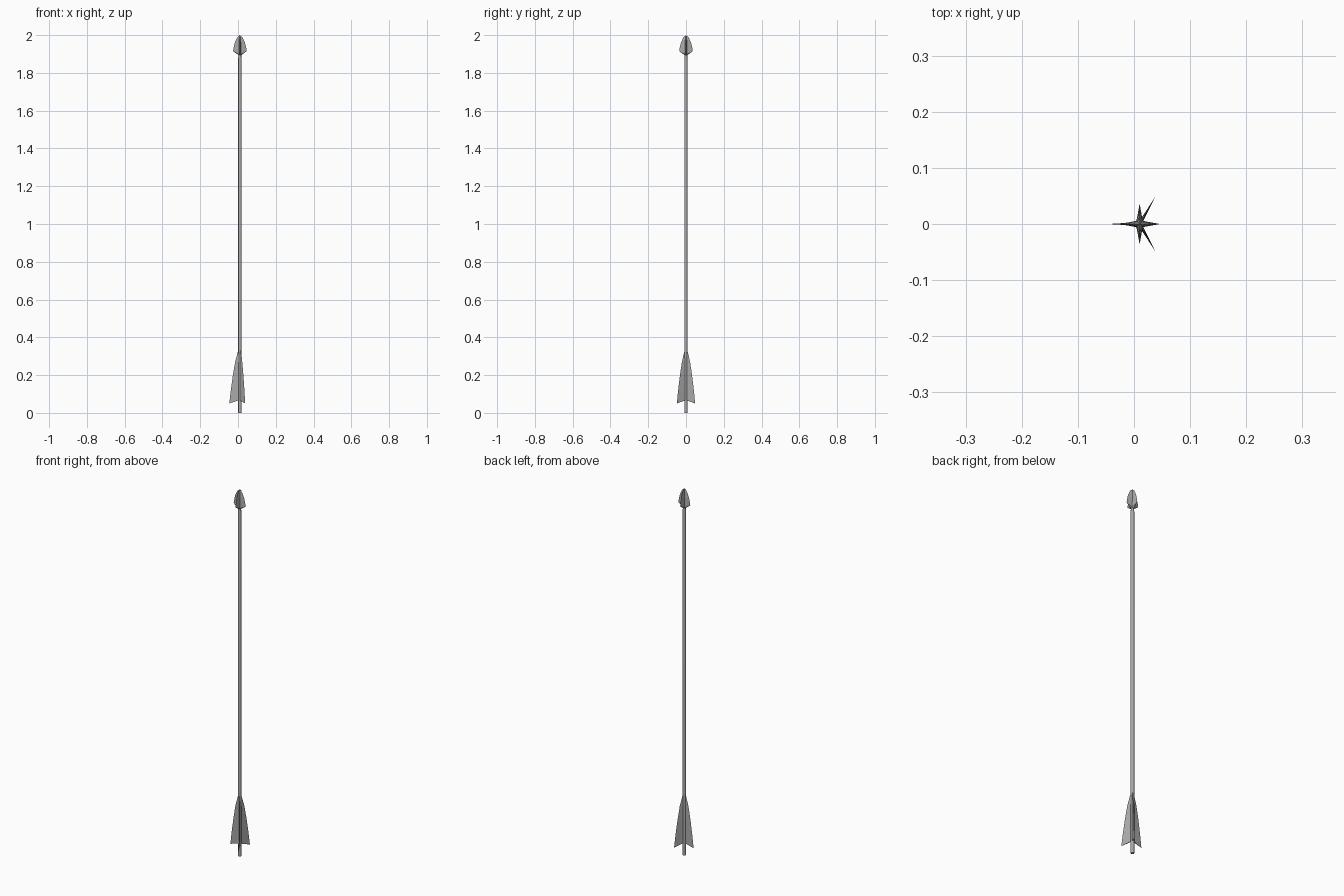
import bpy, bmesh
from math import pi, sin, cos

if "Cube" in bpy.data.objects:
    bpy.data.objects.remove(bpy.data.objects["Cube"])

AXIS_X = 0.01  # the three fins make the outline uneven in x

grey = bpy.data.materials.new("dark_grey")
grey.diffuse_color = (0.4, 0.4, 0.4, 1)
grey.use_nodes = True
grey.node_tree.nodes["Principled BSDF"].inputs["Base Color"].default_value = grey.diffuse_color


def finish(bm, name):
    bmesh.ops.recalc_face_normals(bm, faces=bm.faces)
    mesh = bpy.data.meshes.new(name)
    bm.to_mesh(mesh)
    bm.free()
    mesh.materials.append(grey)
    obj = bpy.data.objects.new(name, mesh)
    obj.location.x = AXIS_X
    bpy.context.collection.objects.link(obj)
    return obj


def loft(name, rings):
    """Skin a stack of closed vertex rings and cap both ends."""
    bm = bmesh.new()
    loops = [[bm.verts.new(p) for p in ring] for ring in rings]
    n = len(loops[0])
    for a, b in zip(loops, loops[1:]):
        for i in range(n):
            j = (i + 1) % n
            bm.faces.new((a[i], a[j], b[j], b[i]))
    for loop in (loops[0], loops[-1]):
        c = bm.verts.new((0, 0, sum(v.co.z for v in loop) / n))
        for i in range(n):
            bm.faces.new((loop[i], loop[(i + 1) % n], c))
    bmesh.ops.remove_doubles(bm, verts=bm.verts, dist=1e-5)
    return finish(bm, name)


def circle(r, z, n=8):
    return [(r * cos(2 * pi * i / n), r * sin(2 * pi * i / n), z) for i in range(n)]


def star(r_out, r_in, z_out, z_in):
    ring = []
    for i in range(8):
        r, z = (r_in, z_in) if i % 2 else (r_out, z_out)
        ring.append((r * cos(pi * i / 4), r * sin(pi * i / 4), z))
    return ring


# Shaft with a short taper into the head
shaft = loft("shaft", [circle(0.009, 0), circle(0.009, 1.877), circle(0.006, 1.905)])
bpy.context.view_layer.objects.active = shaft
shaft.select_set(True)
bpy.ops.object.shade_smooth_by_angle(angle=0.9)

# Four-bladed arrowhead
loft("arrow_head", [
    star(0.006, 0.006, 1.893, 1.893),
    star(0.036, 0.008, 1.915, 1.898),
    star(0.034, 0.008, 1.93, 1.92),
    star(0.027, 0.007, 1.96, 1.955),
    star(0.014, 0.005, 1.988, 1.982),
    star(0.0, 0.0, 2.0, 2.0),
])

# Three wedge-shaped fins: root edge on the shaft, thin curved outer edge
outer = [(0.056, 0.05), (0.048, 0.12), (0.037, 0.20), (0.025, 0.27), (0.009, 0.33)]
root_z = [0.066, 0.12, 0.20, 0.27, 0.33]
for k, angle in enumerate((pi / 3, pi, 5 * pi / 3)):
    bm = bmesh.new()
    rows = []
    for (r, z), rz in zip(outer, root_z):
        rows.append([bm.verts.new(p) for p in
                     ((0.006, 0.003, rz), (r, 0, z), (0.006, -0.003, rz))])
    for a, b in zip(rows, rows[1:]):
        for i in range(3):
            j = (i + 1) % 3
            bm.faces.new((a[i], a[j], b[j], b[i]))
    bm.faces.new(rows[0])
    bm.faces.new(rows[-1])
    fin = finish(bm, f"fin_{k + 1}")
    fin.rotation_euler.z = angle
